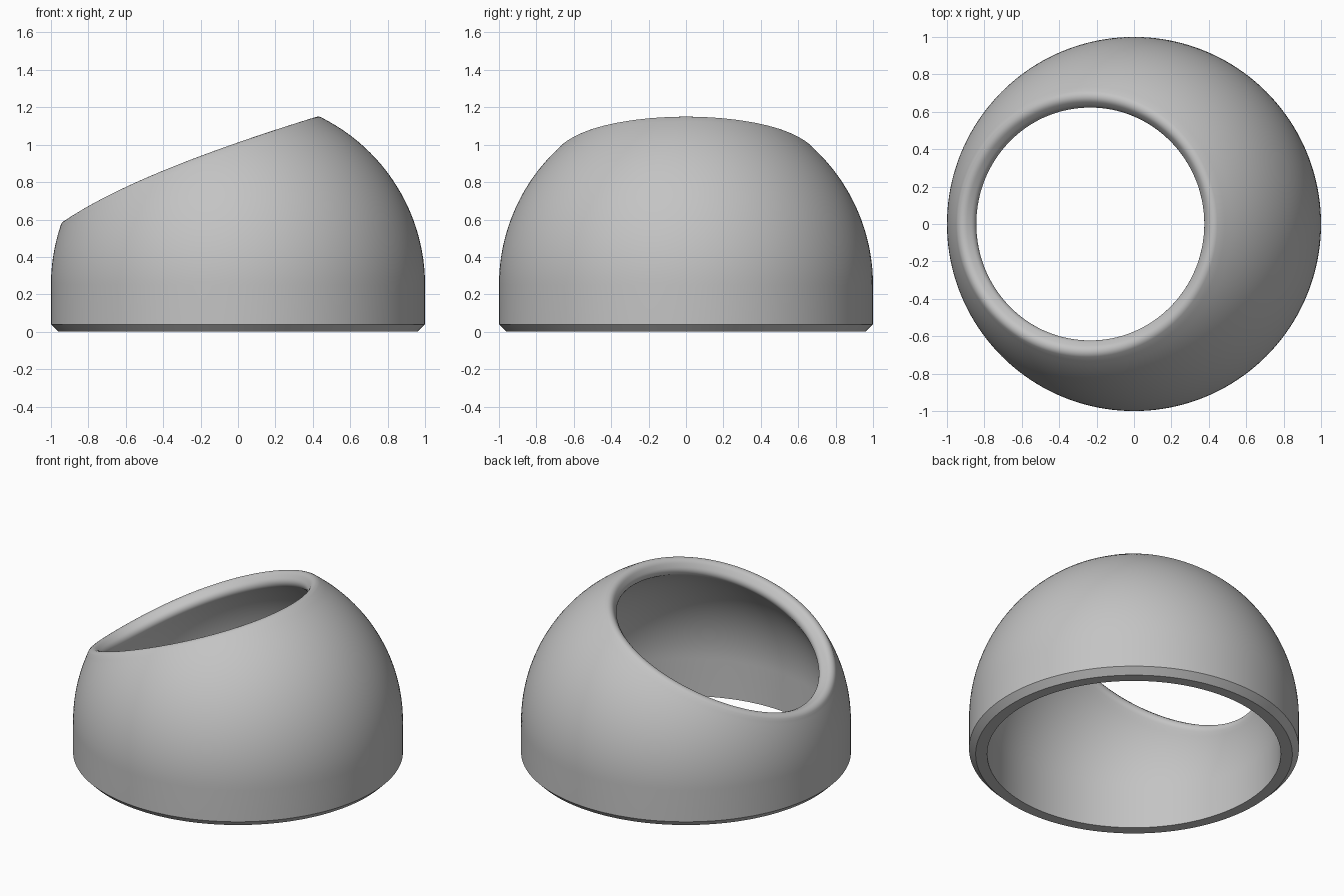
import bpy, bmesh, math
from mathutils import Vector

cube = bpy.data.objects.get("Cube")
if cube:
    bpy.data.objects.remove(cube, do_unlink=True)

SEGMENTS = 160        # columns around the shell
ARC_STEPS = 24        # rings between equator and rim
FILLET_STEPS = 6
CENTRE_Z = 0.25       # height of the dome's centre
INNER = 0.89          # inside radius, outside is 1
CHAMFER = 0.04
FILLET = 0.042        # rounding of the opening's lip


def rim_direction(a):
    """Point of the off-centre opening on the unit dome."""
    x = -0.263 + 0.67 * math.cos(a)
    y = 0.68 * math.sin(a)
    return Vector((x, y, math.sqrt(1 - x * x - y * y)))


def column(a):
    """One closed cross-section of the shell, from base to lip and back."""
    side = Vector((math.cos(a), math.sin(a), 0))
    up = Vector((0, 0, 1))
    lift = up * CENTRE_Z
    n = rim_direction(a)
    along = rim_direction(a + 0.001) - rim_direction(a - 0.001)
    t = n.cross(along).normalized()          # points into the opening

    # base ring, chamfer and straight wall
    pts = [side * INNER, side * (1 - CHAMFER), side + up * CHAMFER]
    # outer dome
    end = (n - t * FILLET).normalized()
    pts += [side.slerp(end, i / ARC_STEPS) + lift for i in range(ARC_STEPS)]
    # rounded lip
    for radius, start in ((1 - FILLET, 0), (INNER + FILLET, math.pi / 2)):
        mid = n * radius - t * FILLET
        for i in range(FILLET_STEPS + 1):
            b = start + math.pi / 2 * i / FILLET_STEPS
            pts.append(mid + (n * math.cos(b) + t * math.sin(b)) * FILLET + lift)
    # inner dome
    end = (n * INNER - t * FILLET).normalized()
    pts += [end.slerp(side, i / ARC_STEPS) * INNER + lift
            for i in range(1, ARC_STEPS + 1)]
    return pts


# Shell: cross-sections joined all the way round
bm = bmesh.new()
cols = [[bm.verts.new(p) for p in column(2 * math.pi * k / SEGMENTS)]
        for k in range(SEGMENTS)]
for k, col in enumerate(cols):
    nxt = cols[(k + 1) % SEGMENTS]
    for j in range(len(col)):
        m = (j + 1) % len(col)
        bm.faces.new((col[j], nxt[j], nxt[m], col[m]))
bmesh.ops.recalc_face_normals(bm, faces=bm.faces)
mesh = bpy.data.meshes.new("dome_shell")
bm.to_mesh(mesh)
bm.free()

shell = bpy.data.objects.new("dome_shell", mesh)
bpy.context.collection.objects.link(shell)

# Plain grey material
grey = bpy.data.materials.new("plain_grey")
grey.use_nodes = True
colour = (0.55, 0.55, 0.55, 1)
grey.diffuse_color = colour
grey.node_tree.nodes["Principled BSDF"].inputs["Base Color"].default_value = colour
mesh.materials.append(grey)

# Smooth dome with crisp chamfer edges
bpy.ops.object.select_all(action="DESELECT")
shell.select_set(True)
bpy.context.view_layer.objects.active = shell
bpy.ops.object.shade_smooth_by_angle(angle=math.radians(35))
